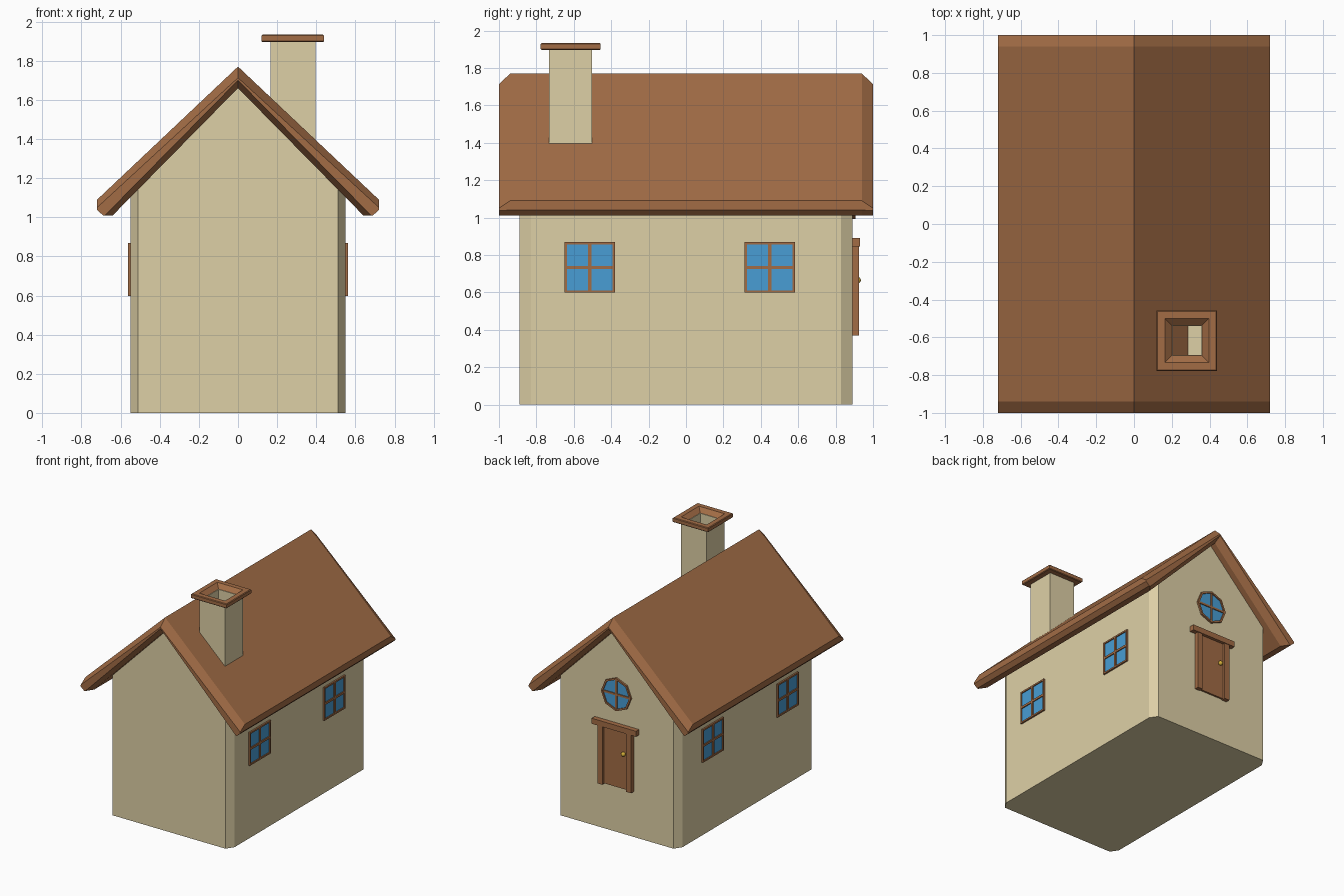
import bpy, bmesh
from math import sin, cos, pi

if "Cube" in bpy.data.objects:
    bpy.data.objects.remove(bpy.data.objects["Cube"])


def material(name, color):
    m = bpy.data.materials.new(name)
    m.diffuse_color = (*color, 1)
    m.use_nodes = True
    m.node_tree.nodes["Principled BSDF"].inputs["Base Color"].default_value = m.diffuse_color
    return m


WALL = material("plaster", (0.73, 0.63, 0.38))
BROWN = material("brown_wood", (0.36, 0.15, 0.06))
GLASS = material("blue_glass", (0.065, 0.34, 0.66))
GOLD = material("gold", (0.65, 0.42, 0.04))


def finish(name, bm, mat, mirror=False):
    bmesh.ops.recalc_face_normals(bm, faces=bm.faces)
    me = bpy.data.meshes.new(name)
    bm.to_mesh(me)
    bm.free()
    me.materials.append(mat)
    ob = bpy.data.objects.new(name, me)
    bpy.context.collection.objects.link(ob)
    if mirror:
        ob.modifiers.new("mirror", 'MIRROR').use_axis = (True, False, False)
    return ob


def loft(name, rings, mat, closed=False):
    """Skin equal-length rings; closed joins last to first, else cap both ends."""
    bm = bmesh.new()
    vs = [[bm.verts.new(p) for p in r] for r in rings]
    n = len(vs[0])
    pairs = list(zip(vs, vs[1:])) + ([(vs[-1], vs[0])] if closed else [])
    for a, b in pairs:
        for i in range(n):
            j = (i + 1) % n
            bm.faces.new((a[i], a[j], b[j], b[i]))
    if not closed:
        bm.faces.new(vs[0])
        bm.faces.new(vs[-1])
    return finish(name, bm, mat)


def boxes(name, ranges, mat, mirror=False):
    """One mesh from boxes given as (x0, x1, y0, y1, z0, z1)."""
    bm = bmesh.new()
    for x0, x1, y0, y1, z0, z1 in ranges:
        for v in bmesh.ops.create_cube(bm, size=1)["verts"]:
            v.co = (x1 if v.co.x > 0 else x0, y1 if v.co.y > 0 else y0,
                    z1 if v.co.z > 0 else z0)
    return finish(name, bm, mat, mirror)


# Walls: chamfered footprint raised to a gable just inside the roof
half = [(0, -0.89), (0.51, -0.89), (0.55, -0.83), (0.55, 0.83), (0.51, 0.89), (0, 0.89)]
foot = half + [(-x, y) for x, y in half[-2:0:-1]]
bm = bmesh.new()
low = [bm.verts.new((x, y, 0)) for x, y in foot]
top = [bm.verts.new((x, y, 1.67 - 1.0156 * abs(x))) for x, y in foot]
bm.faces.new(low)
for i in range(10):
    j = (i + 1) % 10
    bm.faces.new((low[i], low[j], top[j], top[i]))
bm.faces.new(top[:6])
bm.faces.new(top[5:] + top[:1])
finish("walls", bm, WALL)

# Roof: gabled slab whose ends taper in thickness
mid = [(0, 1.77), (0.72, 1.09), (0.72, 1.04), (0.69, 1.01), (0.64, 1.01), (0, 1.66)]
end = [(0, 1.713), (0.72, 1.05), (0.72, 1.037), (0.69, 1.01), (0.68, 1.01), (0, 1.70)]


def roof_ring(prof, y):
    return [(x, y, z) for x, z in prof + [(-x, z) for x, z in prof[-2:0:-1]]]


loft("roof", [roof_ring(end, -1), roof_ring(mid, -0.94),
              roof_ring(mid, 0.94), roof_ring(end, 1)], BROWN)


# Chimney: hollow square stack with a dished cap
def square(h, z):
    return [(0.28 + sx * h, -0.617 + sy * h, z)
            for sx, sy in ((-1, -1), (1, -1), (1, 1), (-1, 1))]


loft("chimney", [square(*r) for r in
                 ((0.115, 1.36), (0.115, 1.9), (0.077, 1.9), (0.077, 1.5))], WALL)
loft("chimney_cap", [square(*r) for r in
                     ((0.112, 1.896), (0.155, 1.896), (0.16, 1.901), (0.16, 1.928),
                      (0.155, 1.933), (0.116, 1.933), (0.08, 1.901))], BROWN, closed=True)

# Side windows, mirrored to the left wall
R, W, ZC = 0.135, 0.013, 0.733
for label, yc in (("front", -0.515), ("back", 0.448)):
    y0, y1, z0, z1 = yc - R, yc + R, ZC - R, ZC + R
    bars = [(y0, y1, z0, z0 + W), (y0, y1, z1 - W, z1),
            (y0, y0 + W, z0 + W, z1 - W), (y1 - W, y1, z0 + W, z1 - W),
            (yc - 0.009, yc + 0.009, z0 + W, z1 - W)]
    for a, b in ((y0 + W, yc - 0.009), (yc + 0.009, y1 - W)):
        bars.append((a, b, ZC - 0.009, ZC + 0.009))
    boxes(label + "_window_frames", [(0.54, 0.563, *b) for b in bars], BROWN, True)
    boxes(label + "_window_glass",
          [(0.541, 0.555, y0 + 0.005, y1 - 0.005, z0 + 0.005, z1 - 0.005)], GLASS, True)


# Octagonal gable window on the back
def octagon(r, y):
    return [(r * cos(i * pi / 4), y, 1.126 + r * sin(i * pi / 4)) for i in range(8)]


loft("gable_window_frame", [octagon(0.135, 0.88), octagon(0.135, 0.905),
                            octagon(0.12, 0.905), octagon(0.12, 0.88)], BROWN, closed=True)
loft("gable_window_glass", [octagon(0.125, 0.88), octagon(0.125, 0.896)], GLASS)
boxes("gable_window_bars", [(-0.008, 0.008, 0.88, 0.904, 1.008, 1.244),
                            (-0.118, 0.118, 0.88, 0.903, 1.118, 1.134)], BROWN)

# Back door
boxes("door_panel", [(-0.112, 0.112, 0.88, 0.905, 0.375, 0.85)], BROWN)
boxes("door_jambs", [(s - 0.022, s + 0.022, 0.88, 0.925, 0.37, 0.85)
                     for s in (-0.13, 0.13)], BROWN)
boxes("door_lintel", [(-0.2, 0.2, 0.88, 0.93, 0.845, 0.89)], BROWN)
bm = bmesh.new()
bmesh.ops.create_uvsphere(bm, u_segments=16, v_segments=8, radius=0.018)
bmesh.ops.translate(bm, verts=bm.verts, vec=(-0.075, 0.917, 0.665))
for f in bm.faces:
    f.smooth = True
finish("door_knob", bm, GOLD)
